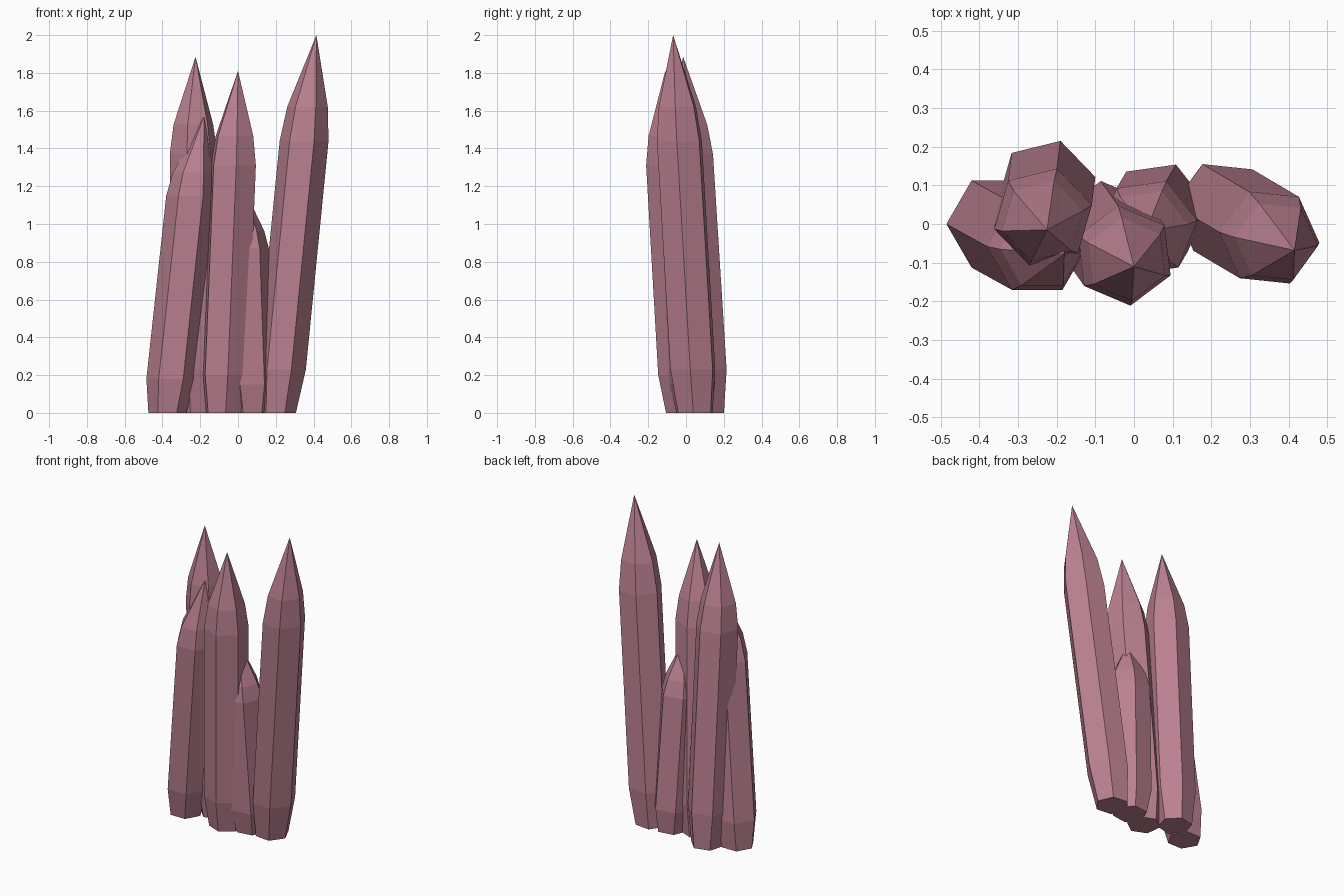
import bpy, bmesh
from math import cos, sin, radians
from mathutils import Vector

cube = bpy.data.objects.get("Cube")
if cube:
    bpy.data.objects.remove(cube, do_unlink=True)

# One flat colour for the whole cluster
pink = bpy.data.materials.new("dusty_pink_crystal")
pink.use_nodes = True
pink.diffuse_color = (0.5, 0.22, 0.285, 1)
shader = next(n for n in pink.node_tree.nodes if n.type == 'BSDF_PRINCIPLED')
shader.inputs["Base Color"].default_value = pink.diffuse_color

SIDES = 6
RADIUS = 0.13


def crystal(name, low, high, tip, turn):
    """Leaning six-sided shard: low and high are the centres of the widest rings."""
    low, high, tip = Vector(low), Vector(high), Vector(tip)
    lean = (high - low) / (high.z - low.z)
    base = low - lean * low.z
    shoulder = high + lean * (tip.z * 0.81 - high.z)
    bm = bmesh.new()
    rings = []
    for centre, r in ((base, 0.1), (low, RADIUS), (high, RADIUS), (shoulder, 0.108)):
        angles = [radians(turn + 360 * i / SIDES) for i in range(SIDES)]
        rings.append([bm.verts.new(centre + Vector((r * cos(a), r * sin(a), 0)))
                      for a in angles])
    # Closed foot, side walls, pointed top
    bm.faces.new(rings[0][::-1])
    apex = bm.verts.new(tip)
    for i in range(SIDES):
        j = (i + 1) % SIDES
        for a, b in zip(rings, rings[1:]):
            bm.faces.new((a[i], a[j], b[j], b[i]))
        bm.faces.new((rings[-1][i], rings[-1][j], apex))
    bmesh.ops.recalc_face_normals(bm, faces=bm.faces)
    mesh = bpy.data.meshes.new(name)
    bm.to_mesh(mesh)
    bm.free()
    mesh.materials.append(pink)
    obj = bpy.data.objects.new(name, mesh)
    bpy.context.collection.objects.link(obj)


crystal("tall_left_crystal", (0.23, 0.036, 0.23), (0.35, -0.035, 1.44), (0.415, -0.068, 2.0), -6)
crystal("front_crystal", (-0.07, -0.018, 0.2), (-0.025, -0.082, 1.31), (0.0, -0.11, 1.81), -23)
crystal("back_crystal", (-0.226, 0.09, 0.23), (-0.235, 0.018, 1.37), (-0.225, -0.015, 1.885), 14)
crystal("outer_right_crystal", (-0.355, 0, 0.18), (-0.25, -0.058, 1.15), (-0.18, -0.078, 1.57), 0)
crystal("short_crystal", (0.06, 0.033, 0.15), (0.035, -0.01, 0.87), (0.03, -0.02, 1.19), 8)
